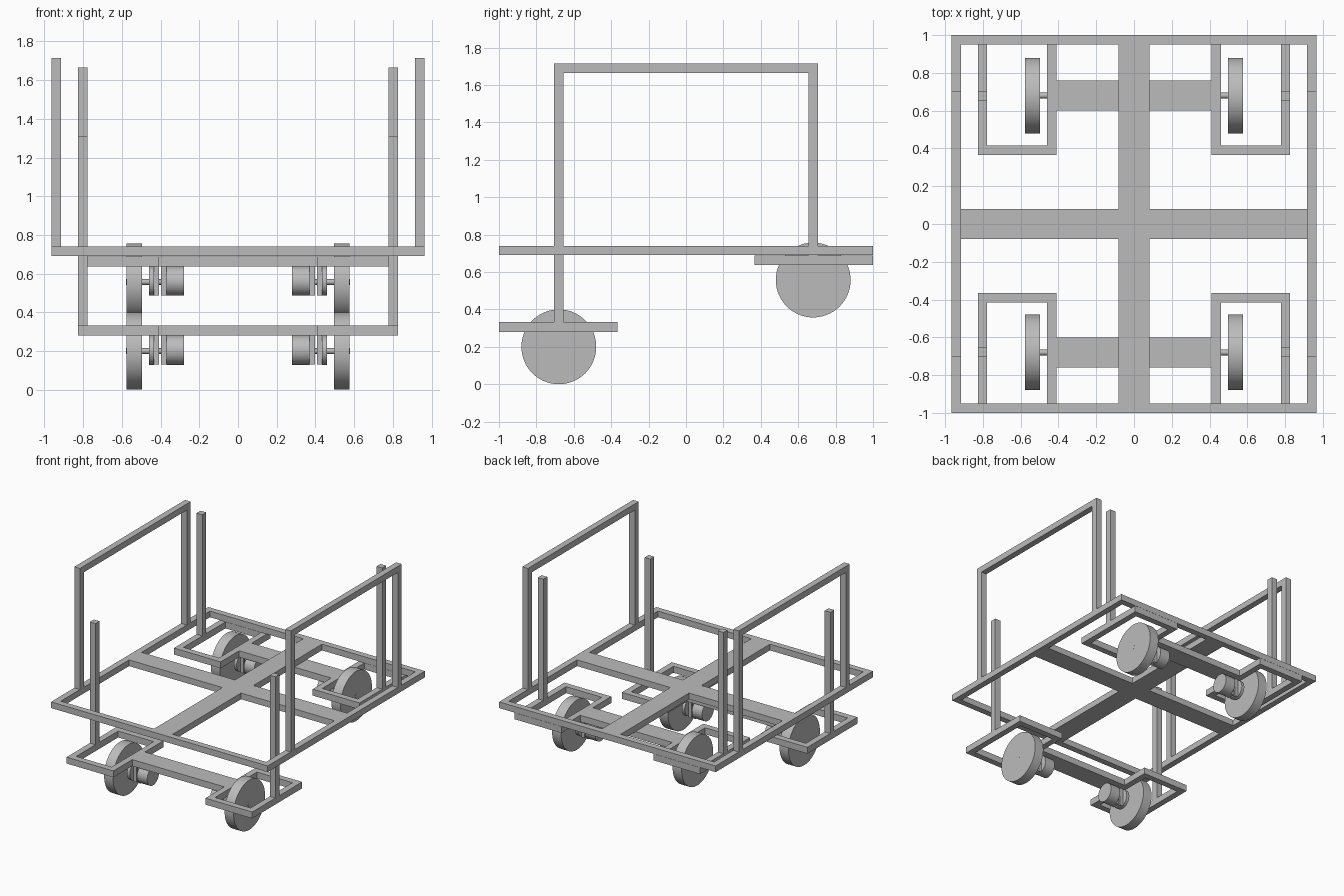
import bpy
import bmesh
import math
from mathutils import Matrix, Vector

if "Cube" in bpy.data.objects:
    bpy.data.objects.remove(bpy.data.objects["Cube"])

grey = bpy.data.materials.new("plain grey")
grey.use_nodes = True
grey.diffuse_color = (0.5, 0.5, 0.5, 1)
grey.node_tree.nodes["Principled BSDF"].inputs["Base Color"].default_value = (0.5, 0.5, 0.5, 1)

BAR = 0.05


def finish(name, bm):
    mesh = bpy.data.meshes.new(name)
    bm.to_mesh(mesh)
    bm.free()
    mesh.materials.append(grey)
    obj = bpy.data.objects.new(name, mesh)
    bpy.context.collection.objects.link(obj)
    return obj


def add_box(bm, xs, ys, zs):
    lo, hi = (Vector(c) for c in zip(sorted(xs), sorted(ys), sorted(zs)))
    place = Matrix.Translation((lo + hi) / 2) @ Matrix.Diagonal((hi - lo).to_4d())
    bmesh.ops.create_cube(bm, size=1, matrix=place)


def box(name, xs, ys, zs):
    bm = bmesh.new()
    add_box(bm, xs, ys, zs)
    return finish(name, bm)


def ring(name, xs, ys, zs):
    """Rectangular frame made of four butted bars."""
    (x0, x1), (y0, y1) = sorted(xs), sorted(ys)
    bm = bmesh.new()
    for y in (y0, y1 - BAR):
        add_box(bm, (x0, x1), (y, y + BAR), zs)
    for x in (x0, x1 - BAR):
        add_box(bm, (x, x + BAR), (y0 + BAR, y1 - BAR), zs)
    return finish(name, bm)


def lathe(name, outline, y, z):
    """Revolve (x, radius) points about a line parallel to x."""
    bm = bmesh.new()
    verts = [bm.verts.new((x, y, z + r)) for x, r in outline]
    edges = [bm.edges.new(pair) for pair in zip(verts, verts[1:])]
    bmesh.ops.spin(bm, geom=verts + edges, cent=(0, y, z), axis=(1, 0, 0),
                   angle=math.tau, steps=64)
    bmesh.ops.remove_doubles(bm, verts=bm.verts, dist=1e-5)
    bmesh.ops.recalc_face_normals(bm, faces=bm.faces)
    obj = finish(name, bm)
    bpy.ops.object.select_all(action='DESELECT')
    obj.select_set(True)
    bpy.context.view_layer.objects.active = obj
    bpy.ops.object.shade_smooth_by_angle(angle=math.radians(35))
    return obj


def cylinder(name, x0, x1, radius, y, z):
    return lathe(name, [(x0, 0), (x0, radius), (x1, radius), (x1, 0)], y, z)


# Main deck frame and its cross of wide planks
deck = (0.69, 0.74)
ring("deck_frame", (-0.965, 0.965), (-1, 1), deck)
box("deck_long_plank", (-0.083, 0.083), (-0.95, 0.95), deck)

for side, s in (("left", 1), ("right", -1)):
    box(side + "_deck_plank", (s * 0.083, s * 0.915), (-0.08, 0.08), deck)

    # Side hoop standing on the deck
    hoop_x = (s * 0.915, s * 0.965)
    for end, y in (("front", -0.68), ("rear", 0.68)):
        box(f"{side}_{end}_hoop_post", hoop_x, (y - 0.025, y + 0.025), (0.74, 1.665))
    box(side + "_hoop_rail", hoop_x, (-0.705, 0.705), (1.665, 1.715))

# Low front undercarriage and raised rear undercarriage
for end, e, axle_z in (("front", -1, 0.2), ("rear", 1, 0.557)):
    y = e * 0.68
    level = (axle_z + 0.08, axle_z + 0.132)
    box(end + "_axle_plate", (-0.41, 0.41), (y - 0.08, y + 0.08), level)

    for side, s in (("left", 1), ("right", -1)):
        tag = f"{side}_{end}_"
        ring(tag + "wheel_guard", (s * 0.41, s * 0.827), (e * 0.365, e), level)
        box(tag + "guide_post", (s * 0.777, s * 0.827), (y - 0.025, y + 0.025),
            (level[1], level[1] + 0.976))

        # Wheel: tyre around a flush hub, on a thin axle
        inner, outer = s * 0.497, s * 0.577
        lathe(tag + "tyre", [(inner, 0.133), (inner, 0.2), (outer, 0.2),
                             (outer, 0.133), (inner, 0.133)], y, axle_z)
        cylinder(tag + "hub", inner, outer, 0.133, y, axle_z)
        cylinder(tag + "axle", s * 0.37, s * 0.578, 0.015, y, axle_z)

        # Motor, coupling disc and the two brackets between them
        cylinder(tag + "motor", s * 0.28, s * 0.37, 0.076, y, axle_z + 0.005)
        cylinder(tag + "coupling", s * 0.435, s * 0.46, 0.076, y, axle_z + 0.005)
        for part, x in (("inner", 0.37), ("outer", 0.408)):
            box(f"{tag}{part}_bracket", (s * x, s * (x + 0.027)),
                (y - 0.03, y + 0.03), (axle_z - 0.07, level[0]))
